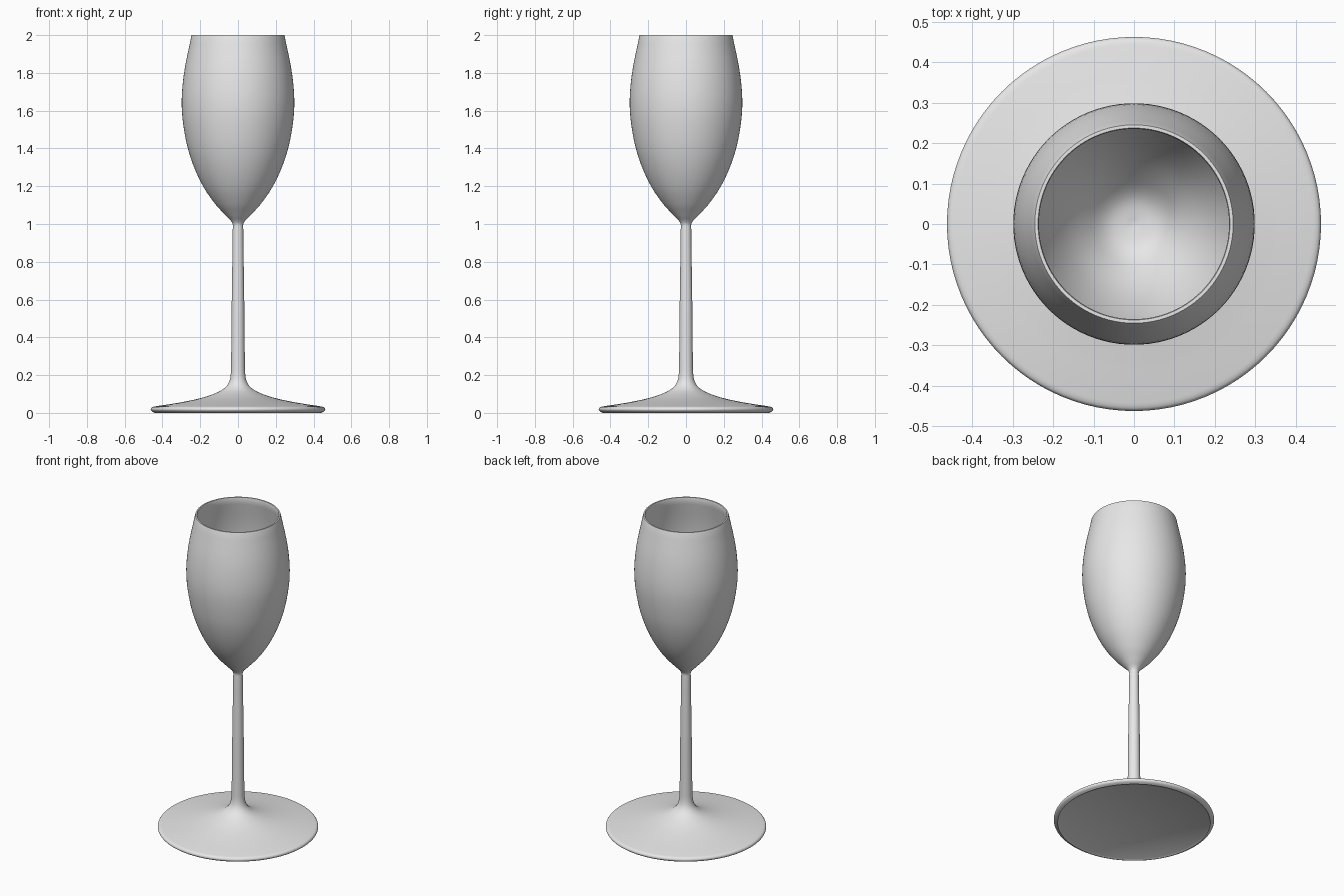
import bpy
import bmesh
from math import tau
from mathutils import Matrix, Vector
from mathutils.geometry import interpolate_bezier

SIDES = 96

cube = bpy.data.objects.get("Cube")
if cube:
    bpy.data.objects.remove(cube, do_unlink=True)

glass = bpy.data.materials.new("pale_grey")
glass.use_nodes = True
grey = (0.8, 0.8, 0.8, 1)
glass.diffuse_color = grey
glass.node_tree.nodes["Principled BSDF"].inputs["Base Color"].default_value = grey


def smooth_path(points, steps=5):
    """Curve through (radius, height) points."""
    pts = [Vector((r, 0, z)) for r, z in points]
    path = [pts[0]]
    for i in range(len(pts) - 1):
        a, b = pts[i], pts[i + 1]
        reach = (b - a).length / 3
        before, after = pts[max(i - 1, 0)], pts[min(i + 2, len(pts) - 1)]
        h1 = a + (b - before).normalized() * reach
        h2 = b - (after - a).normalized() * reach
        path += interpolate_bezier(a, h1, h2, b, steps + 1)[1:]
    return path


def lathe(name, path):
    """Spin a profile about the z axis."""
    bm = bmesh.new()
    verts = [bm.verts.new(p) for p in path]
    edges = [bm.edges.new(pair) for pair in zip(verts, verts[1:])]
    bmesh.ops.spin(bm, geom=verts + edges, cent=(0, 0, 0), axis=(0, 0, 1),
                   angle=tau, steps=SIDES, use_merge=True)
    bmesh.ops.remove_doubles(bm, verts=bm.verts, dist=0.0002)
    bmesh.ops.recalc_face_normals(bm, faces=bm.faces)
    mesh = bpy.data.meshes.new(name)
    bm.to_mesh(mesh)
    bm.free()
    mesh.materials.append(glass)
    obj = bpy.data.objects.new(name, mesh)
    bpy.context.collection.objects.link(obj)
    bpy.ops.object.select_all(action="DESELECT")
    obj.select_set(True)
    bpy.context.view_layer.objects.active = obj
    bpy.ops.object.shade_smooth_by_angle(angle=0.7)
    return obj


# Foot underside and rounded rim
underside = [Vector((0, 0, 0.006)), Vector((0.43, 0, 0.006))]
rim = smooth_path([(0.44, 0), (0.457, 0.009), (0.462, 0.019), (0.455, 0.03), (0.43, 0.036)])

# Foot top sweeping up into the stem, then the outside of the bowl
outside = smooth_path([
    (0.36, 0.046), (0.27, 0.062), (0.18, 0.083), (0.10, 0.113), (0.06, 0.143),
    (0.042, 0.18), (0.037, 0.25), (0.033, 0.6), (0.028, 0.97), (0.03, 1.005),
    (0.065, 1.045), (0.12, 1.105), (0.185, 1.2), (0.24, 1.32), (0.277, 1.45),
    (0.298, 1.62), (0.287, 1.79), (0.247, 1.995)])

# Rounded lip and the hollow inside of the bowl
lip = [Vector((0.245, 0, 2)), Vector((0.237, 0, 2))]
inside = smooth_path([
    (0.235, 1.995), (0.275, 1.79), (0.286, 1.62), (0.265, 1.45), (0.227, 1.32),
    (0.172, 1.2), (0.105, 1.11), (0.06, 1.073), (0, 1.06)])

lathe("wine_glass", underside + rim + outside + lip + inside)
